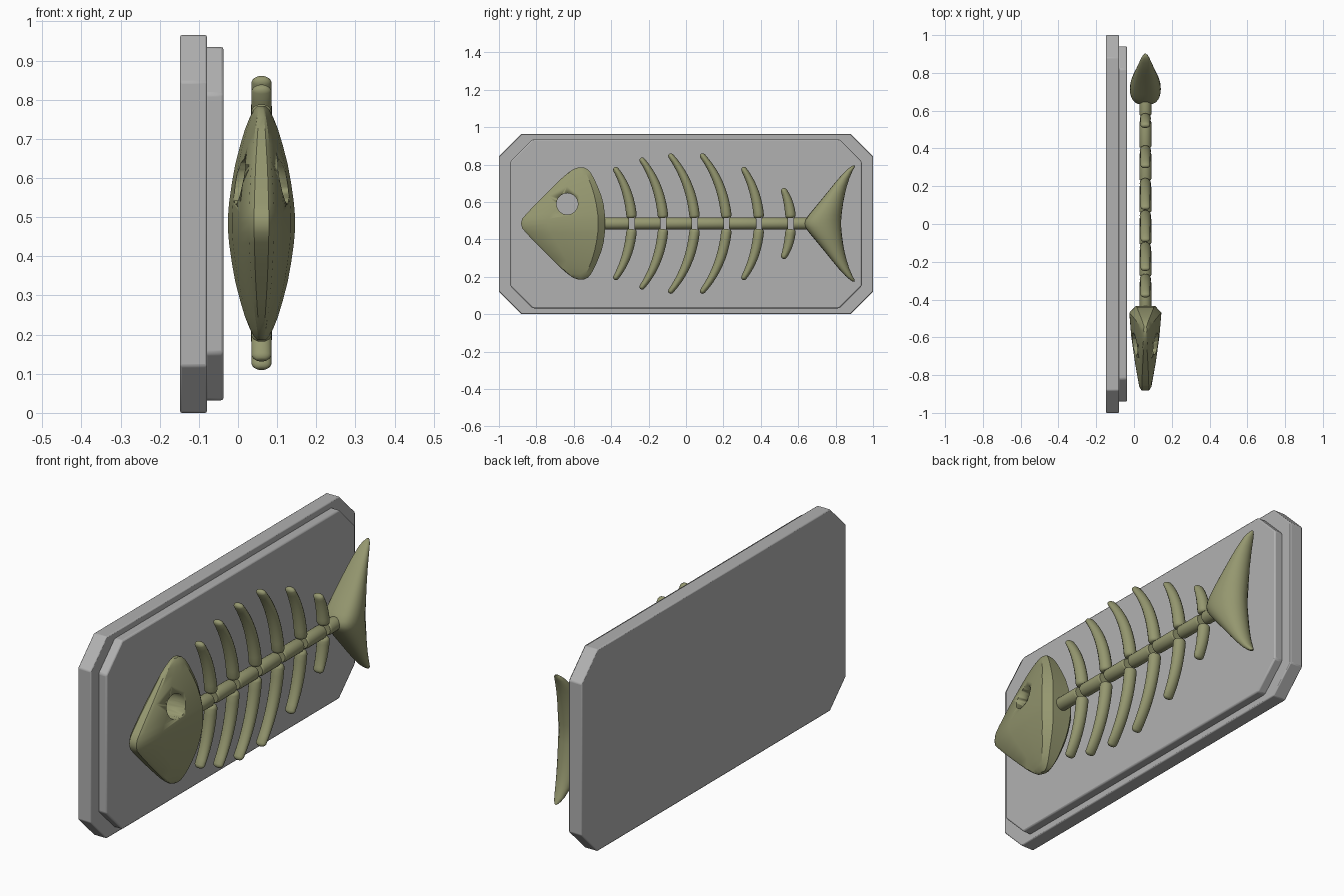
import bpy, bmesh, math
from mathutils import Vector

if "Cube" in bpy.data.objects:
    bpy.data.objects.remove(bpy.data.objects["Cube"])

CX, CZ = 0.06, 0.485   # fish centre line


def material(name, col):
    m = bpy.data.materials.new(name)
    m.diffuse_color = (*col, 1)
    m.use_nodes = True
    m.node_tree.nodes["Principled BSDF"].inputs["Base Color"].default_value = m.diffuse_color
    return m


OLIVE = material("olive_bone", (0.30, 0.31, 0.16))
GREY = material("grey_plaque", (0.44, 0.44, 0.44))


def loft(name, rings, mat, angle=35):
    """Skin a list of equal-length point rings and cap both ends."""
    bm = bmesh.new()
    vs = [[bm.verts.new(p) for p in r] for r in rings]
    n = len(rings[0])
    for a, b in zip(vs, vs[1:]):
        for i in range(n):
            j = (i + 1) % n
            bm.faces.new((a[i], a[j], b[j], b[i]))
    bm.faces.new(vs[0])
    bm.faces.new(vs[-1])
    bmesh.ops.recalc_face_normals(bm, faces=bm.faces[:])
    me = bpy.data.meshes.new(name)
    bm.to_mesh(me)
    bm.free()
    me.materials.append(mat)
    ob = bpy.data.objects.new(name, me)
    bpy.context.collection.objects.link(ob)
    bpy.ops.object.select_all(action='DESELECT')
    ob.select_set(True)
    bpy.context.view_layer.objects.active = ob
    bpy.ops.object.shade_smooth_by_angle(angle=math.radians(angle))
    return ob


def circle(n):
    return [(math.cos(2 * math.pi * i / n), math.sin(2 * math.pi * i / n)) for i in range(n)]


# plaque: two stacked slabs with clipped corners
def slab(name, x0, x1, hy, z0, z1, c, bevel):
    pts = [(-hy + c, z0), (hy - c, z0), (hy, z0 + c), (hy, z1 - c),
           (hy - c, z1), (-hy + c, z1), (-hy, z1 - c), (-hy, z0 + c)]
    ob = loft(name, [[(x, y, z) for y, z in pts] for x in (x0, x1)], GREY)
    b = ob.modifiers.new("bevel", 'BEVEL')
    b.width = bevel
    b.segments = 2


slab("plaque_base", -0.148, -0.079, 1.0, 0.0, 0.965, 0.12, 0.005)
slab("plaque_panel", -0.085, -0.037, 0.94, 0.032, 0.935, 0.12, 0.007)


def mirrored(levels):
    """Repeat upper levels (first value = height offset) below the centre line."""
    return [(-l[0], *l[1:]) for l in reversed(levels[1:])] + levels


# head: offset, nose y, side edge y, back y, half thickness
head_levels = [
    (0.00, -0.882, -0.470, -0.433, 0.085), (0.025, -0.876, -0.470, -0.433, 0.085),
    (0.05, -0.855, -0.472, -0.434, 0.083), (0.10, -0.808, -0.479, -0.440, 0.076),
    (0.15, -0.758, -0.490, -0.453, 0.067), (0.20, -0.708, -0.505, -0.473, 0.054),
    (0.24, -0.667, -0.521, -0.491, 0.042), (0.27, -0.632, -0.536, -0.508, 0.030),
    (0.29, -0.603, -0.548, -0.525, 0.020), (0.299, -0.578, -0.560, -0.545, 0.010)]
rings = []
for dz, nose, edge, back, h in mirrored(head_levels):
    half = [(0.22 * h, nose)]
    for t, w in ((0.05, 0.38), (0.35, 0.64), (0.7, 0.88), (1.0, 1.0)):
        half.append((w * h, nose + (edge - nose) * t))
    half.append((0.6 * h, back))
    rings.append([(CX + x, y, CZ + dz) for x, y in half]
                 + [(CX - x, y, CZ + dz) for x, y in reversed(half)])
head = loft("head", rings, OLIVE, 30)

# eye hole cut straight through the head
cutter = loft("eye_cutter", [[(x, -0.635 + 0.057 * c, 0.59 + 0.057 * s) for c, s in circle(32)]
                             for x in (-0.2, 0.3)], OLIVE)
cutter.hide_render = True
cut = head.modifiers.new("eye", 'BOOLEAN')
cut.operation = 'DIFFERENCE'
cut.solver = 'EXACT'
cut.object = cutter
bpy.context.view_layer.objects.active = head
bpy.ops.object.modifier_apply(modifier="eye")
bpy.data.objects.remove(cutter)

# tail fin: offset, front y, rear y, half thickness
tail_levels = [
    (0.00, 0.632, 0.830, 0.082), (0.02, 0.638, 0.830, 0.081), (0.045, 0.655, 0.832, 0.079),
    (0.08, 0.684, 0.836, 0.073), (0.12, 0.717, 0.842, 0.065), (0.16, 0.750, 0.850, 0.056),
    (0.20, 0.782, 0.860, 0.047), (0.24, 0.815, 0.873, 0.037), (0.28, 0.852, 0.890, 0.025),
    (0.298, 0.873, 0.900, 0.016), (0.309, 0.889, 0.903, 0.006)]
rings = []
for dz, f, b, h in mirrored(tail_levels):
    ring = []
    for c, s in circle(24):
        # blunt towards the front, tapering to the rear
        k = 0.6 if c < 0 else 1.0
        ring.append((CX + h * math.copysign(abs(s) ** k, s), f + (b - f) * (0.42 + (0.58 if c > 0 else 0.42) * c),
                     CZ + dz))
    rings.append(ring)
loft("tail_fin", rings, OLIVE, 60)

# spine: rounded vertebrae separated by small gaps
gaps = [-0.290, -0.122, 0.047, 0.217, 0.390, 0.560]
ends = [-0.46] + gaps + [0.70]
R = 0.032
for i, (a, b) in enumerate(zip(ends, ends[1:])):
    a, b = a + 0.014, b - 0.014
    prof = [(a, 0.85), (a + 0.003, 0.95), (a + 0.009, 1), (b - 0.009, 1), (b - 0.003, 0.95), (b, 0.85)]
    loft(f"vertebra_{i + 1}", [[(CX + R * r * c, y, CZ + R * r * s) for c, s in circle(20)]
                               for y, r in prof], OLIVE, 40)


# ribs: curved tapered rods, mirrored above and below the spine
def rib(name, base_y, tip_y, height, side):
    p0 = Vector((base_y, 0.03))
    p2 = Vector((tip_y + 0.012, height))
    p1 = Vector((base_y - 0.12 * (base_y - tip_y), 0.03 + (height - 0.03) * 0.58))
    L = (p2 - p0).length
    cap = 0.014 / L
    ts = [0, cap * 0.15, cap * 0.6] + [cap + (1 - 2 * cap) * k / 10 for k in range(11)]
    ts += [1 - cap * 0.55, 1 - cap * 0.15, 1]
    caps = {0: 0.65, 1: 0.82, 2: 0.95, len(ts) - 3: 0.88, len(ts) - 2: 0.6, len(ts) - 1: 0.3}
    rings = []
    for i, t in enumerate(ts):
        p = p0 * (1 - t) ** 2 + p1 * 2 * t * (1 - t) + p2 * t * t
        d = ((p1 - p0) * (1 - t) + (p2 - p1) * t).normalized()
        k = caps.get(i, 1)
        w, hx = (0.028 - 0.014 * t * t) * k, (0.030 - 0.005 * t) * k
        rings.append([(CX + hx * c, p.x + d.y * w * s, CZ + side * (p.y - d.x * w * s))
                      for c, s in circle(16)])
    loft(name, rings, OLIVE, 60)


tips = [(-0.395, 0.300), (-0.255, 0.350), (-0.102, 0.372), (0.068, 0.372), (0.290, 0.300), (0.505, 0.188)]
for i, (g, (ty, h)) in enumerate(zip(gaps, tips)):
    rib(f"upper_rib_{i + 1}", g, ty, h, 1)
    rib(f"lower_rib_{i + 1}", g, ty, h, -1)
